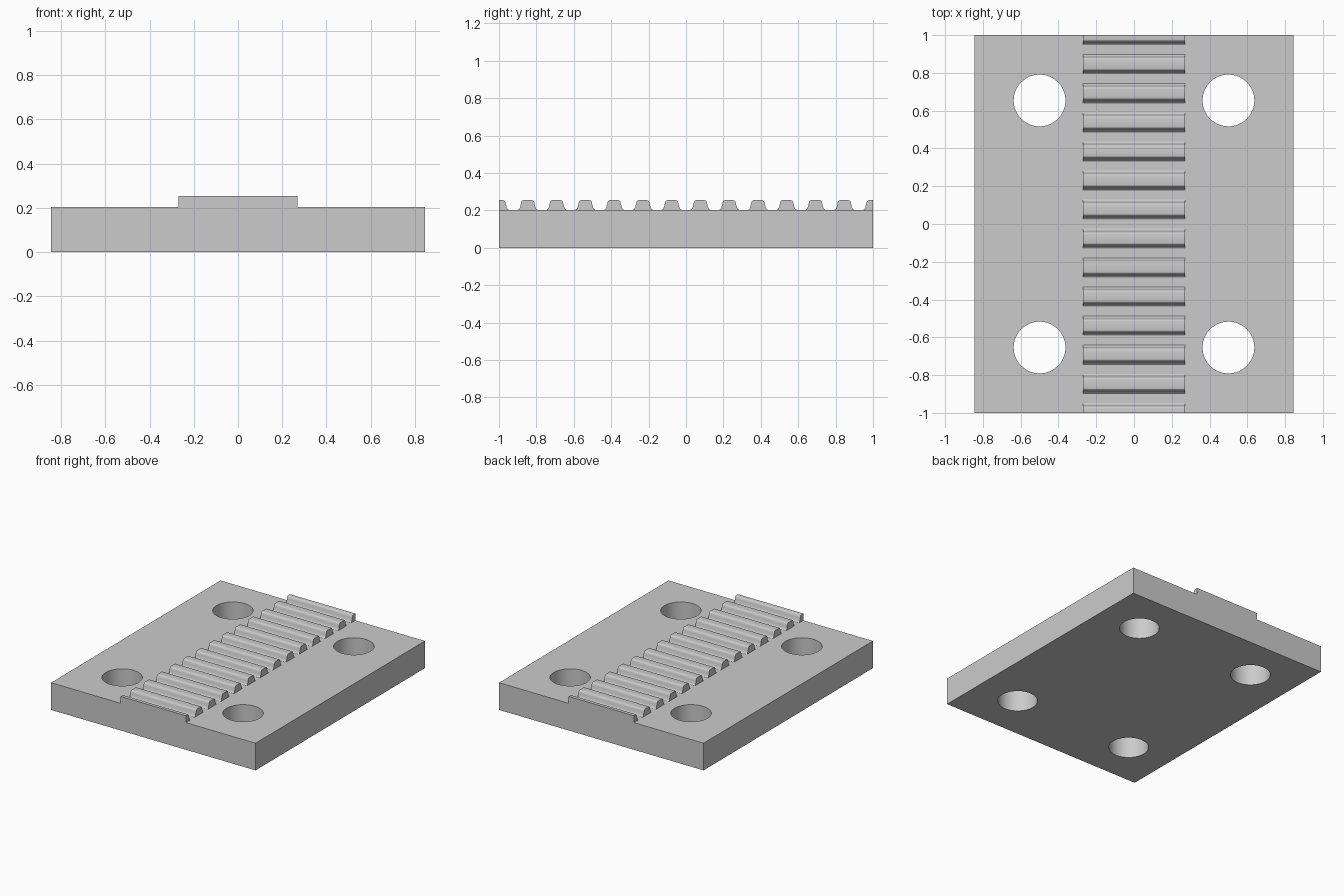
import bpy, bmesh, math

cube = bpy.data.objects.get("Cube")
if cube:
    bpy.data.objects.remove(cube, do_unlink=True)

WIDTH, LENGTH, THICK = 1.69, 2.0, 0.203
BELT_HALF, PITCH = 0.27, 2.0 / 13

grey = bpy.data.materials.new("plain grey")
grey.use_nodes = True
colour = (0.6, 0.6, 0.6, 1)
grey.diffuse_color = colour
grey.node_tree.nodes["Principled BSDF"].inputs["Base Color"].default_value = colour


def finish(bm, name):
    bmesh.ops.recalc_face_normals(bm, faces=bm.faces)
    mesh = bpy.data.meshes.new(name)
    bm.to_mesh(mesh)
    bm.free()
    mesh.materials.append(grey)
    obj = bpy.data.objects.new(name, mesh)
    bpy.context.collection.objects.link(obj)
    return obj


def smooth(obj, degrees):
    bpy.ops.object.select_all(action="DESELECT")
    obj.select_set(True)
    bpy.context.view_layer.objects.active = obj
    bpy.ops.object.shade_smooth_by_angle(angle=math.radians(degrees))


# Base plate
bm = bmesh.new()
bmesh.ops.create_cube(bm, size=1)
bmesh.ops.scale(bm, vec=(WIDTH, LENGTH, THICK), verts=bm.verts)
bmesh.ops.translate(bm, vec=(0, 0, THICK / 2), verts=bm.verts)
plate = finish(bm, "base_plate")

# Four bolt holes
bm = bmesh.new()
for x in (-0.5, 0.5):
    for y in (-0.654, 0.654):
        made = bmesh.ops.create_cone(bm, cap_ends=True, segments=64,
                                     radius1=0.137, radius2=0.137, depth=1)
        bmesh.ops.translate(bm, vec=(x, y, 0), verts=made["verts"])
cutter = finish(bm, "bolt_hole_cutter")
cutter.hide_render = True
cut = plate.modifiers.new("bolt_holes", "BOOLEAN")
cut.operation, cut.solver, cut.object = "DIFFERENCE", "EXACT", cutter
bpy.context.view_layer.objects.active = plate
bpy.ops.object.modifier_apply(modifier=cut.name)
bpy.data.objects.remove(cutter, do_unlink=True)
smooth(plate, 30)

# Half profile of a belt tooth: flared foot, steep flank, rounded crest
HALF = [(0.052, 0), (0.047, 0.003), (0.043, 0.009), (0.040, 0.018),
        (0.037, 0.030), (0.035, 0.040), (0.032, 0.046), (0.028, 0.050),
        (0.023, 0.051)]

# Row of belt teeth, with a half tooth at each end of the plate
bm = bmesh.new()
for i in range(14):
    centre = -1 + i * PITCH
    rising = [(-y, z) for y, z in HALF]
    falling = HALF[::-1]
    if i == 0:
        rising = [(0, 0), (0, 0.051)]
    if i == 13:
        falling = [(0, 0.051), (0, 0)]
    rings = [[bm.verts.new((x, centre + y, THICK + z)) for y, z in rising + falling]
             for x in (-BELT_HALF, BELT_HALF)]
    left, right = rings
    for ring in rings:
        bm.faces.new(ring)
    for j in range(len(left) - 1):
        bm.faces.new((left[j], left[j + 1], right[j + 1], right[j]))
smooth(finish(bm, "belt_teeth"), 40)
